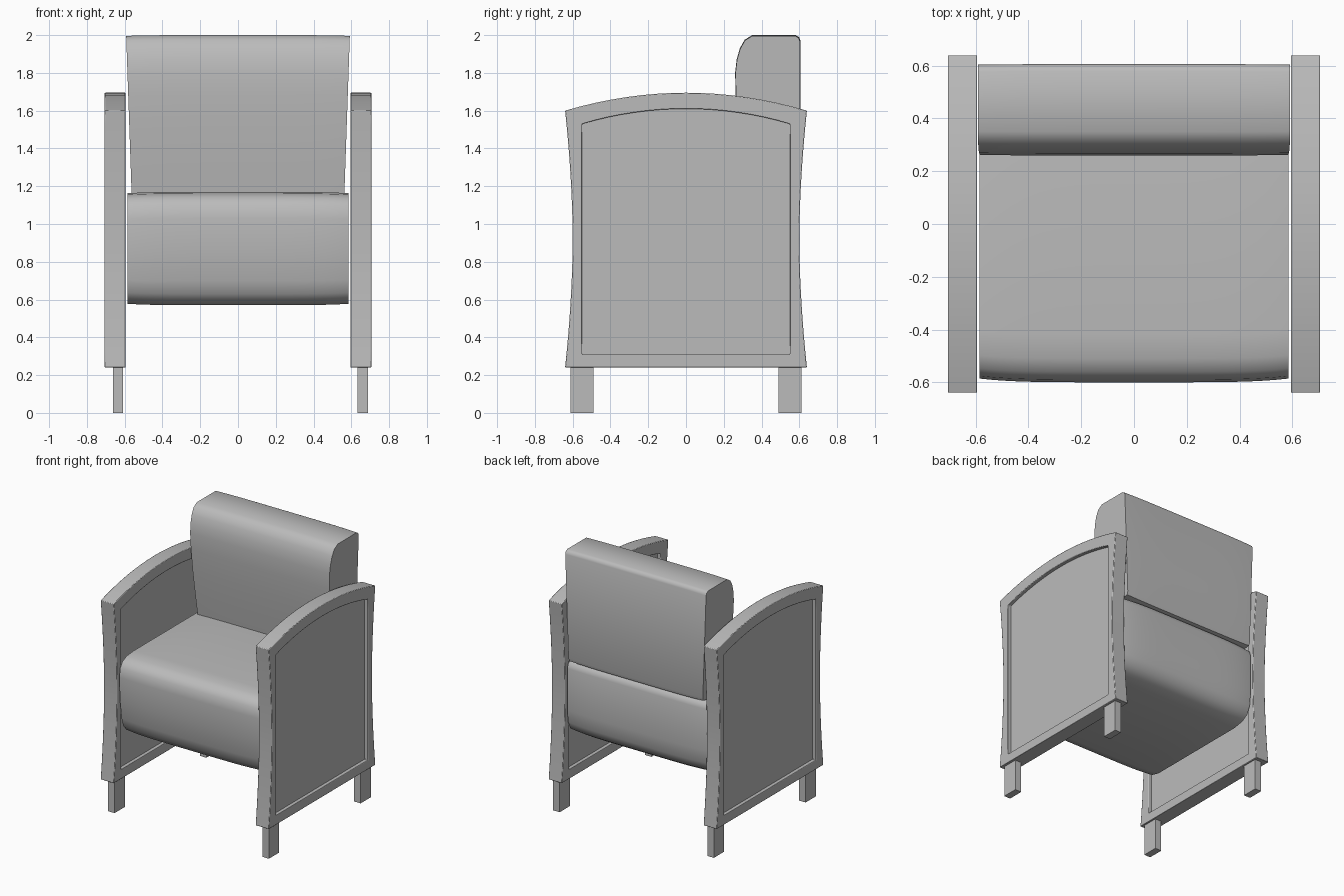
import bpy
import bmesh
import math

if "Cube" in bpy.data.objects:
    bpy.data.objects.remove(bpy.data.objects["Cube"], do_unlink=True)

grey = bpy.data.materials.new("plain grey")
grey.use_nodes = True
colour = (0.5, 0.5, 0.5, 1)
grey.diffuse_color = colour
grey.node_tree.nodes["Principled BSDF"].inputs["Base Color"].default_value = colour


def finish(name, bm, smooth=None, bevel=0):
    bmesh.ops.recalc_face_normals(bm, faces=bm.faces)
    mesh = bpy.data.meshes.new(name)
    bm.to_mesh(mesh)
    bm.free()
    mesh.materials.append(grey)
    ob = bpy.data.objects.new(name, mesh)
    bpy.context.collection.objects.link(ob)
    if bevel:
        mod = ob.modifiers.new("soft edges", "BEVEL")
        mod.width = bevel
        mod.segments = 2
        mod.limit_method = "ANGLE"
        mod.angle_limit = math.radians(50)
    if smooth:
        bpy.ops.object.select_all(action="DESELECT")
        ob.select_set(True)
        bpy.context.view_layer.objects.active = ob
        bpy.ops.object.shade_smooth_by_angle(angle=math.radians(smooth))
    return ob


def box(name, centre, size):
    bm = bmesh.new()
    bmesh.ops.create_cube(bm, size=1)
    for v in bm.verts:
        v.co = [c + s * p for c, s, p in zip(centre, size, v.co)]
    finish(name, bm)


def bridge(bm, a, b):
    n = len(a)
    for i in range(n):
        j = (i + 1) % n
        bm.faces.new((a[i], a[j], b[j], b[i]))


def cushion(name, profile, half_width, bow):
    """Loft a side profile across x, pulling it in slightly toward the ends."""
    bm = bmesh.new()
    cy = sum(p[0] for p in profile) / len(profile)
    cz = sum(p[1] for p in profile) / len(profile)
    rings = []
    steps = 24
    for k in range(steps + 1):
        u = math.sin(math.pi * (k / steps - 0.5))
        s = 1 - bow * abs(u) ** 5
        rings.append([bm.verts.new((u * half_width(z), cy + (y - cy) * s, cz + (z - cz) * s))
                      for y, z in profile])
    for a, b in zip(rings, rings[1:]):
        bridge(bm, a, b)
    bm.faces.new(rings[0])
    bm.faces.new(rings[-1])
    finish(name, bm, 40)


def outline(half_depth, waist, bottom, shoulder, crown):
    """Arm side outline in (y, z): waisted sides under an arched top."""
    n = 16
    side = []
    for i in range(n + 1):
        t = i / n
        y = half_depth - waist * (1 - abs(2 * t - 1) ** 1.8)
        side.append((y, bottom + t * (shoulder - bottom)))
    top = []
    for i in range(1, n):
        u = 1 - 2 * i / n
        top.append((u * half_depth, crown - (crown - shoulder) * u * u))
    return side + top + [(-y, z) for y, z in reversed(side)]


def ring(bm, points, x):
    return [bm.verts.new((x, y, z)) for y, z in points]


outer = outline(0.64, 0.04, 0.24, 1.6, 1.695)
inner = outline(0.55, 0, 0.31, 1.53, 1.61)

for side, sign, leg_x in (("left", 1, 0.66), ("right", -1, -0.635)):
    x_in, x_out = sign * 0.595, sign * 0.706

    # Open arm frame
    bm = bmesh.new()
    loops = [ring(bm, outer, x_in), ring(bm, outer, x_out),
             ring(bm, inner, x_out), ring(bm, inner, x_in)]
    for i in range(4):
        bridge(bm, loops[i], loops[(i + 1) % 4])
    finish(side + "_arm_frame", bm, 30, 0.004)

    # Recessed arm panel
    bm = bmesh.new()
    a = ring(bm, inner, x_in + sign * 0.028)
    b = ring(bm, inner, x_out - sign * 0.028)
    bridge(bm, a, b)
    bm.faces.new(a)
    bm.faces.new(b)
    finish(side + "_arm_panel", bm)

    # Legs
    for end, y in (("front", -0.55), ("back", 0.55)):
        box(f"{side}_{end}_leg", (leg_x, y, 0.1225), (0.054, 0.122, 0.245))

# Seat cushion
seat = [(-0.42, 1.17), (-0.51, 1.162), (-0.56, 1.14), (-0.59, 1.1), (-0.6, 1.03),
        (-0.592, 0.85), (-0.572, 0.7), (-0.55, 0.63), (-0.51, 0.588), (-0.44, 0.57),
        (0.42, 0.57), (0.51, 0.585), (0.565, 0.62), (0.592, 0.68), (0.602, 0.78),
        (0.602, 1.1), (0.59, 1.135), (0.55, 1.16), (0.45, 1.17)]
cushion("seat", seat, lambda z: 0.586, 0.025)

# Backrest, wider toward the top
back = [(0.32, 1.15), (0.3, 1.3), (0.277, 1.5), (0.263, 1.68), (0.26, 1.8), (0.268, 1.87),
        (0.285, 1.93), (0.31, 1.975), (0.35, 2.0), (0.58, 2.0), (0.598, 1.99),
        (0.606, 1.97), (0.606, 1.18), (0.598, 1.155), (0.57, 1.15)]
cushion("backrest", back, lambda z: 0.563 + 0.029 * (z - 1.15) / 0.85, 0.012)
